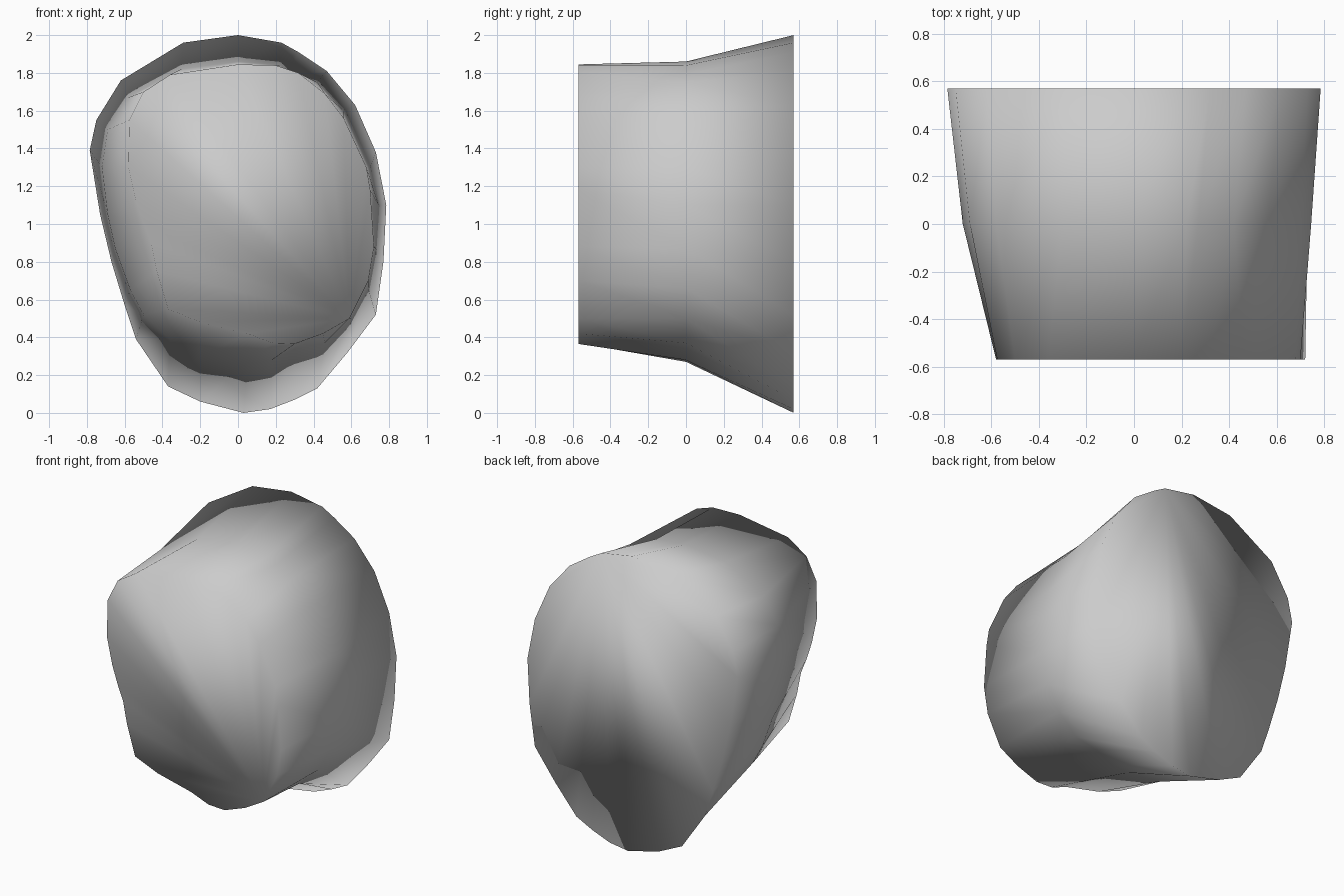
import bpy, bmesh

# Three cross-sections (x, z), clockwise from the top, same point count
back = [(0, 2), (.23, 1.96), (.32, 1.91), (.47, 1.81), (.62, 1.63), (.73, 1.38),
        (.785, 1.1), (.77, .8), (.73, .52), (.58, .32), (.42, .13), (.3, .07),
        (.17, .02), (.03, 0), (-.2, .06), (-.37, .14), (-.54, .39), (-.6, .57),
        (-.67, .8), (-.73, 1.05), (-.785, 1.39), (-.75, 1.55), (-.62, 1.76), (-.29, 1.96)]
middle = [(0, 1.86), (.22, 1.84), (.27, 1.79), (.42, 1.75), (.56, 1.6), (.70, 1.3),
          (.745, 1.1), (.73, .87), (.69, .66), (.6, .5), (.46, .37), (.3, .34),
          (.18, .28), (.05, .27), (-.2, .3), (-.36, .39), (-.5, .52), (-.57, .65),
          (-.65, .87), (-.69, 1.05), (-.72, 1.3), (-.69, 1.5), (-.58, 1.67), (-.3, 1.82)]
front = [(0, 1.845), (.2, 1.84), (.32, 1.8), (.46, 1.69), (.56, 1.56), (.68, 1.3),
         (.7, 1.18), (.72, .88), (.69, .7), (.59, .5), (.45, .42), (.3, .365),
         (.18, .37), (.05, .42), (-.2, .48), (-.37, .55), (-.43, .75), (-.46, .9),
         (-.5, 1.0), (-.54, 1.12), (-.58, 1.3), (-.575, 1.55), (-.5, 1.7), (-.36, 1.79)]


def fan_cap(bm, ring, apex):
    """Close a ring with triangles spreading from one rim vertex."""
    n = len(ring)
    for k in range(1, n - 1):
        bm.faces.new((ring[apex], ring[(apex + k) % n], ring[(apex + k + 1) % n]))


# Lofted flaring body
bm = bmesh.new()
rings = [[bm.verts.new((x, y, z)) for x, z in prof]
         for y, prof in ((-.57, front), (0, middle), (.57, back))]
for a, b in zip(rings, rings[1:]):
    for i in range(len(a)):
        j = (i + 1) % len(a)
        bm.faces.new((a[i], a[j], b[j], b[i]))

# Flat end caps
fan_cap(bm, rings[0], 9)
fan_cap(bm, rings[2], 1)
bmesh.ops.recalc_face_normals(bm, faces=bm.faces)
for f in bm.faces:
    f.smooth = True

mesh = bpy.data.meshes.new("flared_body")
bm.to_mesh(mesh)
bm.free()
body = bpy.data.objects.new("flared_body", mesh)
bpy.context.collection.objects.link(body)
